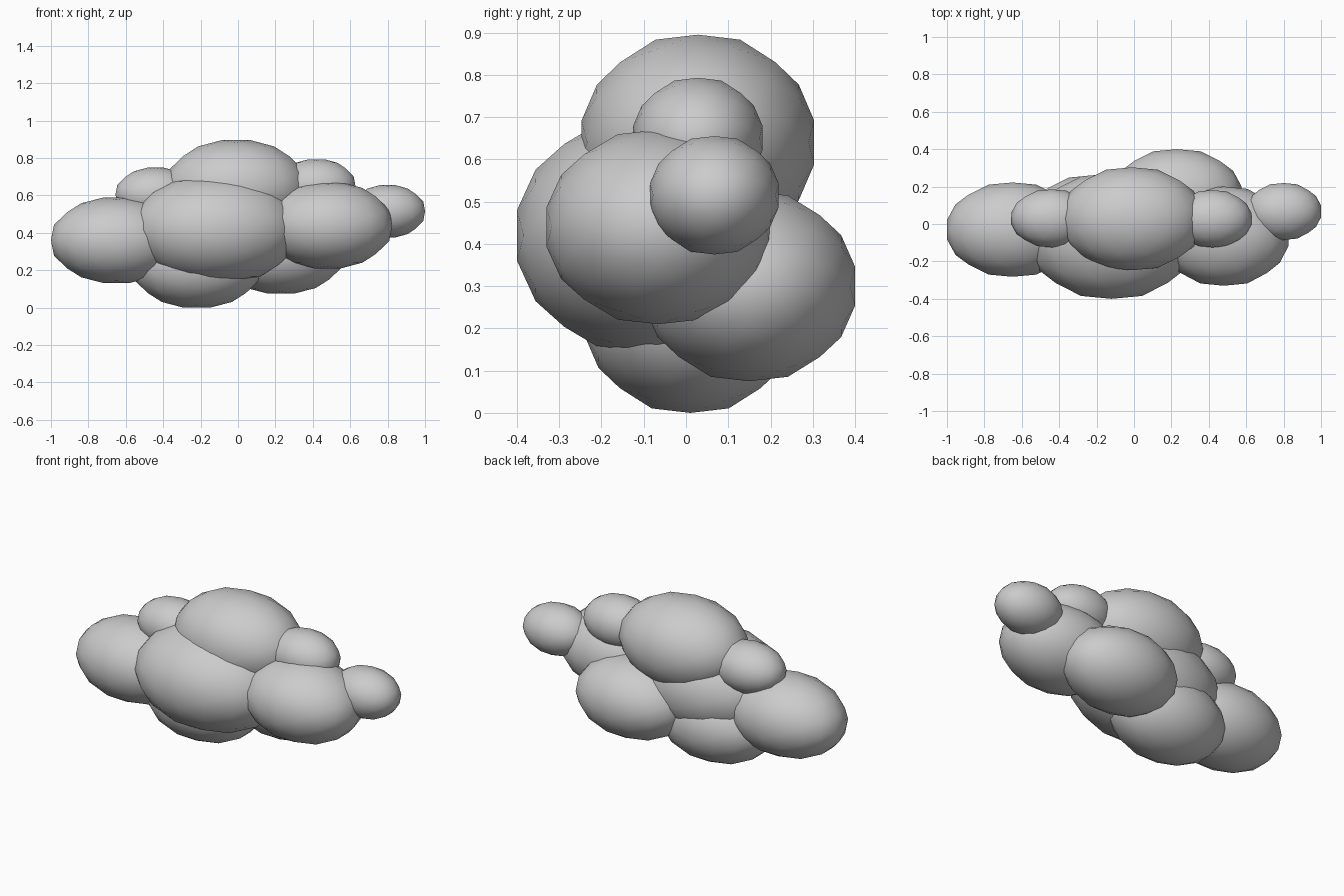
import bpy, bmesh
from mathutils import Vector

if "Cube" in bpy.data.objects:
    bpy.data.objects.remove(bpy.data.objects["Cube"])

PHI = (1 + 5 ** 0.5) / 2
FREQ = 3


def ball_points():
    """Points of an icosahedron with every edge split in three, pushed onto a sphere."""
    base = []
    for a in (-1, 1):
        for b in (-PHI, PHI):
            base += [Vector((0, b, a)), Vector((a, 0, b)), Vector((b, a, 0))]
    near = lambda p, q: abs((p - q).length - 2) < 0.01
    pts = {}
    n = len(base)
    for i in range(n):
        for j in range(i + 1, n):
            for k in range(j + 1, n):
                p, q, r = base[i], base[j], base[k]
                if not (near(p, q) and near(q, r) and near(p, r)):
                    continue
                for u in range(FREQ + 1):
                    for v in range(FREQ + 1 - u):
                        w = FREQ - u - v
                        c = (p * u + q * v + r * w).normalized()
                        pts[tuple(round(x, 4) + 0.0 for x in c)] = c
    return list(pts.values())


POINTS = ball_points()
EXTENT = max(p.x for p in POINTS)


def puff(name, centre, half_size):
    bm = bmesh.new()
    for p in POINTS:
        bm.verts.new([c + h * x / EXTENT for c, h, x in zip(centre, half_size, p)])
    bmesh.ops.convex_hull(bm, input=bm.verts[:])
    bmesh.ops.recalc_face_normals(bm, faces=bm.faces[:])
    for f in bm.faces:
        f.smooth = True
    mesh = bpy.data.meshes.new(name)
    bm.to_mesh(mesh)
    bm.free()
    bpy.context.collection.objects.link(bpy.data.objects.new(name, mesh))


# Large puffs of the cloud
puff("main_puff", (-0.12, -0.065, 0.42), (0.45, 0.335, 0.29))
puff("top_puff", (-0.01, 0.028, 0.64), (0.38, 0.275, 0.255))
puff("left_puff", (-0.65, -0.03, 0.36), (0.35, 0.252, 0.228))
puff("right_puff", (0.48, -0.065, 0.44), (0.345, 0.265, 0.23))
puff("bottom_puff", (-0.22, 0.01, 0.23), (0.35, 0.25, 0.23))
puff("back_puff", (0.23, 0.15, 0.30), (0.345, 0.25, 0.225))

# Small puffs around the edge
puff("upper_left_small_puff", (-0.44, 0.03, 0.605), (0.215, 0.155, 0.143))
puff("upper_right_small_puff", (0.42, 0.028, 0.65), (0.208, 0.153, 0.143))
puff("right_small_puff", (0.80, 0.067, 0.515), (0.20, 0.152, 0.14))
